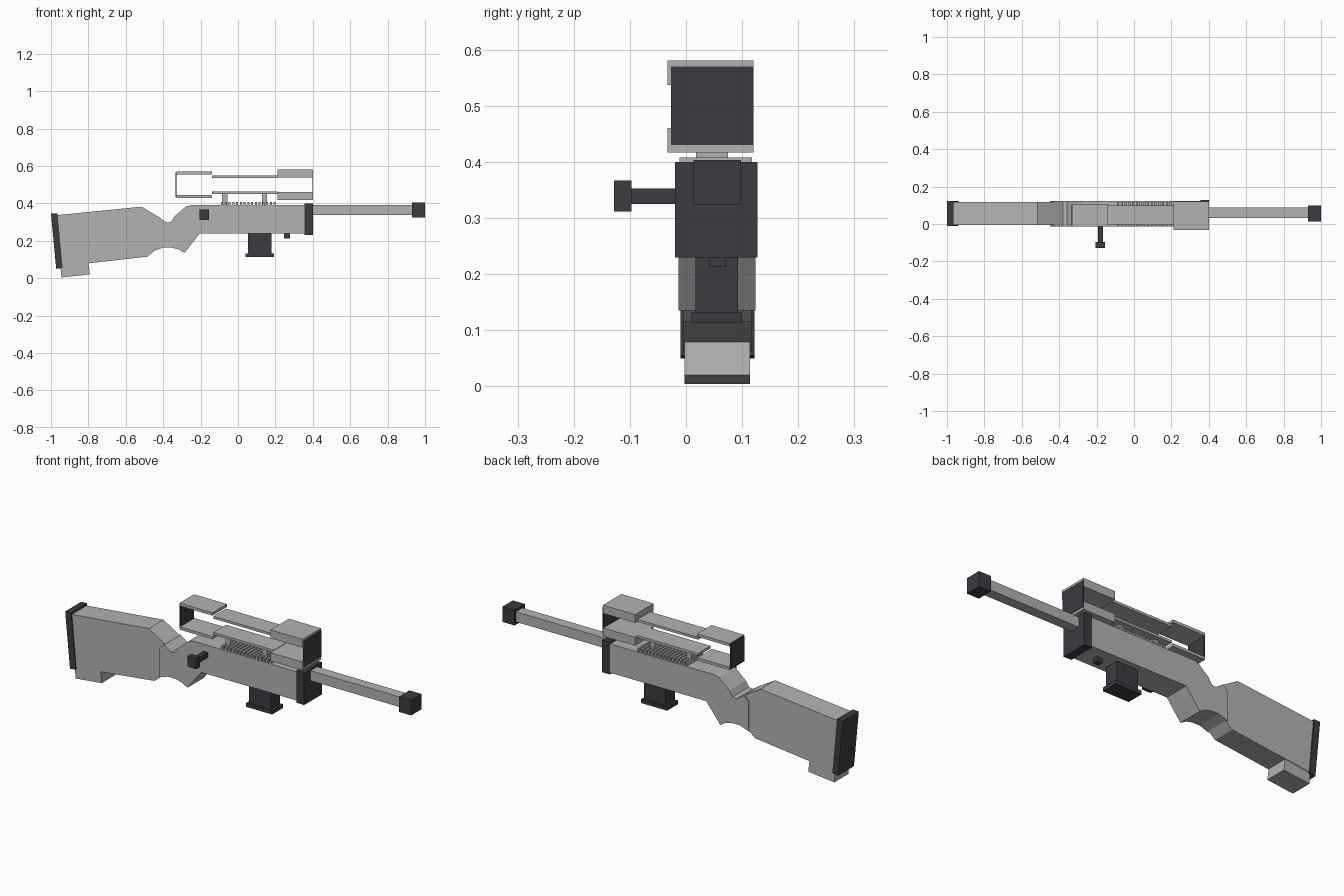
import bpy
import bmesh

cube = bpy.data.objects.get("Cube")
if cube:
    bpy.data.objects.remove(cube, do_unlink=True)


def material(name, rgb):
    mat = bpy.data.materials.new(name)
    mat.use_nodes = True
    mat.diffuse_color = (*rgb, 1)
    mat.node_tree.nodes["Principled BSDF"].inputs["Base Color"].default_value = (*rgb, 1)
    return mat


GREY = material("light grey", (0.45, 0.45, 0.45))
DARK = material("charcoal", (0.046, 0.043, 0.053))


def prism(name, outline, y, mat):
    """Extrude an x-z outline between two y positions."""
    bm = bmesh.new()
    face = bm.faces.new([bm.verts.new((px, y[0], pz)) for px, pz in outline])
    extruded = bmesh.ops.extrude_face_region(bm, geom=[face])["geom"]
    verts = [v for v in extruded if isinstance(v, bmesh.types.BMVert)]
    bmesh.ops.translate(bm, verts=verts, vec=(0, y[1] - y[0], 0))
    bmesh.ops.recalc_face_normals(bm, faces=bm.faces)
    mesh = bpy.data.meshes.new(name)
    bm.to_mesh(mesh)
    bm.free()
    mesh.materials.append(mat)
    obj = bpy.data.objects.new(name, mesh)
    bpy.context.collection.objects.link(obj)
    return obj


def box(name, x, y, z, mat):
    return prism(name, [(x[0], z[0]), (x[1], z[0]), (x[1], z[1]), (x[0], z[1])], y, mat)


# Shoulder stock with its foot and butt pad
prism("stock", [(-.965, .337), (-.516, .382), (-.42, .325), (-.41, .3), (-.41, .163),
                (-.446, .147), (-.484, .115), (-.95, .062)], (-.005, .117), GREY)
prism("stock_foot", [(-.95, .07), (-.944, .004), (-.792, .02), (-.8, .085)],
      (-.003, .114), GREY)
prism("butt_pad", [(-1, .345), (-.965, .347), (-.938, .055), (-.972, .05)],
      (-.01, .122), DARK)

# Receiver running back into the curved grip
prism("receiver_and_grip", [
    (.36, .39), (-.25, .39), (-.278, .383), (-.34, .33), (-.358, .301), (-.38, .297),
    (-.425, .327), (-.45, .3), (-.45, .146), (-.4, .163), (-.355, .163), (-.32, .155),
    (-.286, .135), (-.205, .238), (.36, .238)], (-.013, .124), GREY)
box("receiver_collar", (.355, .4), (-.02, .127), (.23, .4), DARK)

# Barrel
box("barrel", (.39, .94), (.033, .087), (.338, .391), GREY)
box("muzzle_tip", (.93, 1), (.013, .098), (.323, .404), DARK)

# Magazine and underside stud
box("magazine", (.053, .18), (.017, .093), (.13, .25), DARK)
box("magazine_base", (.04, .192), (.01, .1), (.113, .133), DARK)
box("underside_stud", (.246, .279), (.042, .07), (.213, .245), DARK)

# Bolt handle
box("bolt_shaft", (-.193, -.167), (-.1, .01), (.325, .353), DARK)
box("bolt_knob", (-.206, -.154), (-.128, -.097), (.312, .367), DARK)

# Slatted rail
for i in range(15):
    start = -.09 + i * .02
    box(f"rail_slat_{i + 1}", (start, start + .011), (-.012, .118), (.38, .408), GREY)

# Scope mounts
box("rear_scope_mount", (-.085, -.056), (.018, .075), (.385, .452), GREY)
box("front_scope_mount", (.128, .155), (.018, .075), (.385, .452), GREY)

# Open-sided scope: paired plates above and below the sight line
SIGHT = .499
for name, x, y, inner, outer in [
        ("eyepiece", (-.33, -.14), (-.013, .108), .055, .07),
        ("tube", (-.14, .212), (-.005, .1), .036, .049),
        ("objective", (.212, .4), (-.033, .12), .038, .082)]:
    for side, sign in (("upper", 1), ("lower", -1)):
        z = sorted((SIGHT + sign * inner, SIGHT + sign * outer))
        box(f"scope_{side}_{name}_plate", x, y, z, GREY)
box("scope_rear_lens", (-.335, -.329), (-.01, .103), (.433, .566), DARK)
box("scope_front_lens", (.397, .402), (-.027, .12), (.43, .57), DARK)
